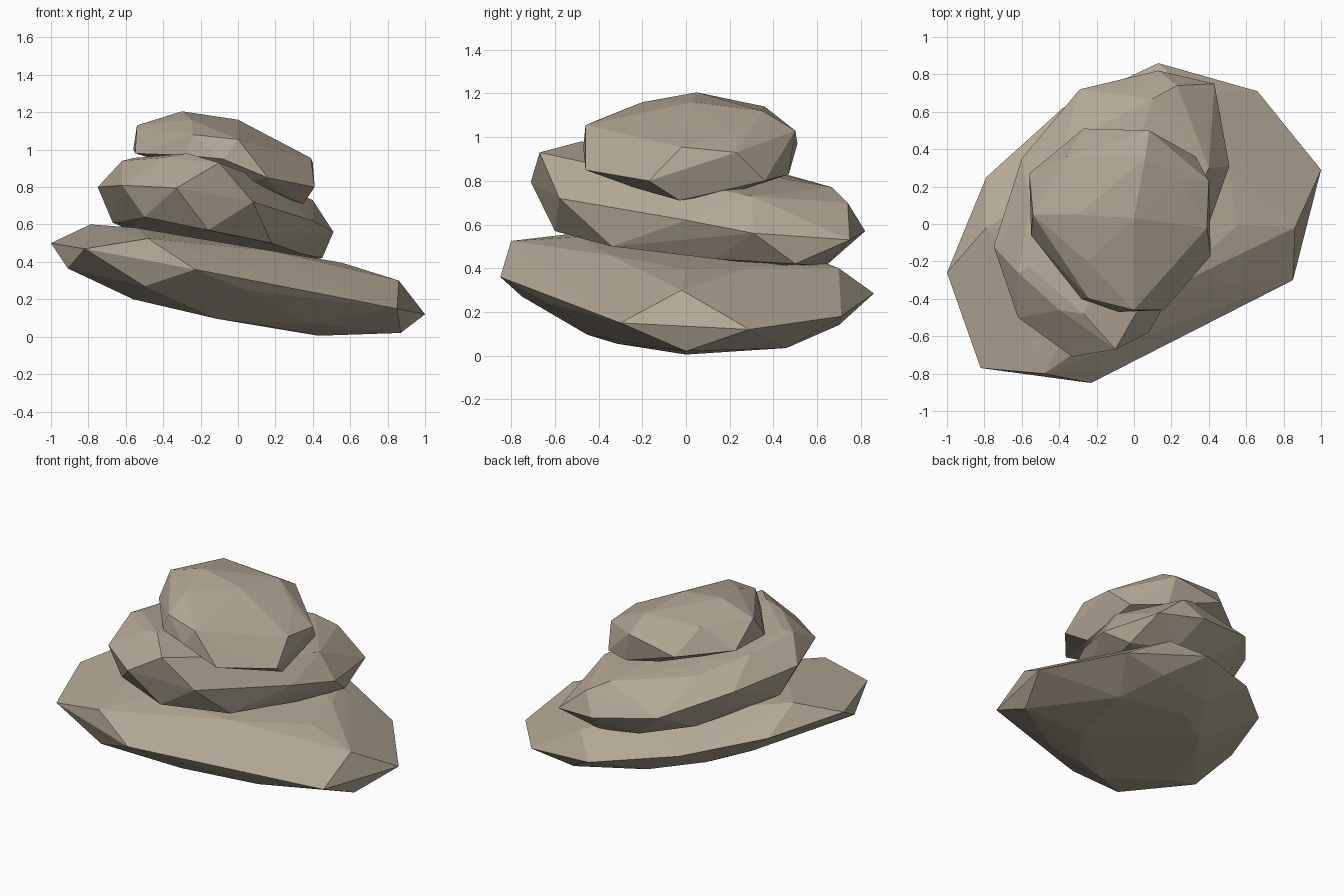
import bpy
import bmesh
from mathutils import Vector

default_cube = bpy.data.objects.get("Cube")
if default_cube:
    bpy.data.objects.remove(default_cube, do_unlink=True)

# Single warm stone colour
stone_material = bpy.data.materials.new("warm_grey_stone")
stone_material.use_nodes = True
stone_colour = (0.45, 0.39, 0.305, 1)
stone_material.diffuse_color = stone_colour
shader = stone_material.node_tree.nodes["Principled BSDF"]
shader.inputs["Base Color"].default_value = stone_colour
shader.inputs["Roughness"].default_value = 0.9


def tilted_ring(outline, centre, scale, height, slope_x, slope_y, bow):
    """Shrink the outline between neighbouring points onto a tilted, bowed plane."""
    ring = []
    for index, point in enumerate(outline):
        middle = (Vector(point) + Vector(outline[index - 1])) / 2
        x = centre[0] + (middle.x - centre[0]) * scale
        y = centre[1] + (middle.y - centre[1]) * scale
        z = height + slope_x * x + slope_y * y + bow * (x * x + y * y)
        ring.append((x, y, z))
    return ring


def make_stone(name, outline, centre, crown, belly, knobs):
    """Wrap a faceted skin around the rim, the crown, the belly and the knobs."""
    points = list(outline) + list(knobs)
    points += tilted_ring(outline, centre, *crown)
    points += tilted_ring(outline, centre, *belly)
    bm = bmesh.new()
    for point in points:
        bm.verts.new(point)
    hull = bmesh.ops.convex_hull(bm, input=bm.verts[:])
    unused = {item for item in hull["geom_interior"] + hull["geom_unused"]
              if isinstance(item, bmesh.types.BMVert)}
    bmesh.ops.delete(bm, geom=list(unused), context="VERTS")
    bmesh.ops.recalc_face_normals(bm, faces=bm.faces[:])
    mesh = bpy.data.meshes.new(name)
    bm.to_mesh(mesh)
    bm.free()
    mesh.materials.append(stone_material)
    stone = bpy.data.objects.new(name, mesh)
    bpy.context.collection.objects.link(stone)
    return stone


# Wide slab at the bottom, sloping down to the left
make_stone(
    "bottom_stone",
    outline=[(-1, -.26, .5), (-.82, -.77, .47), (-.23, -.85, .36),
             (.85, -.3, .15), (1, .29, .12), (.66, .71, .18),
             (.13, .86, .285), (-.38, .62, .37), (-.79, .25, .46)],
    centre=(0, 0),
    crown=(.6, .49, -.17, 0, 0),
    belly=(.55, .08, -.17, .05, .15),
    knobs=[(-.48, -.8, .525), (.86, -.02, .3), (.87, 0, .02),
           (.43, 0, .005), (-.91, -.5, .365), (.3, .7, .4),
           (.04, -.66, .25), (-.5, -.75, .27), (.35, .7, .14),
           (-.79, -.02, .6), (.5, .46, .035), (-.1, .56, .185),
           (-.42, .19, .21), (-.56, -.35, .2), (-.11, -.45, .095),
           (.38, -.33, .072)],
)

# Middle stone, tipped down towards the back left
make_stone(
    "middle_stone",
    outline=[(-.75, -.12, .8), (-.62, -.5, .81), (-.33, -.71, .795),
             (.08, -.58, .72), (.4, 0, .62), (.51, .31, .56),
             (.43, .75, .53), (.13, .82, .57), (-.29, .72, .64),
             (-.6, .35, .76)],
    centre=(-.12, .05),
    crown=(.78, .83, -.17, -.13, 0),
    belly=(.8, .5, -.13, -.1, 0),
    knobs=[(-.1, -.67, .93), (-.62, -.26, .94), (.4, .3, .73),
           (-.16, -.6, .57), (.45, .5, .42), (.1, .67, .77),
           (.23, .74, .7), (-.67, -.05, .61), (-.5, .35, .6),
           (.18, -.34, .5), (-.5, -.53, .64), (-.27, -.48, .98)],
)

# Small rounded stone on top
make_stone(
    "top_stone",
    outline=[(-.55, -.06, .98), (-.28, -.4, .97), (-.08, -.47, .95),
             (.16, -.46, .85), (.41, -.17, .8), (.4, .23, .93),
             (.33, .36, .8), (.08, .5, 1.03), (-.27, .51, .97),
             (-.56, .27, 1)],
    centre=(-.08, .03),
    crown=(.75, 1.05, -.16, .06, 0),
    belly=(.8, .83, -.27, 0, 0),
    knobs=[(-.3, .05, 1.205), (0, .03, 1.16), (-.54, .05, 1.13),
           (0, -.46, 1.055), (.39, -.02, .955), (.35, -.03, .71),
           (.06, .35, 1.12), (-.25, -.2, 1.16), (-.24, -.4, 1.08),
           (.12, .47, .83), (-.36, .36, 1.14)],
)
